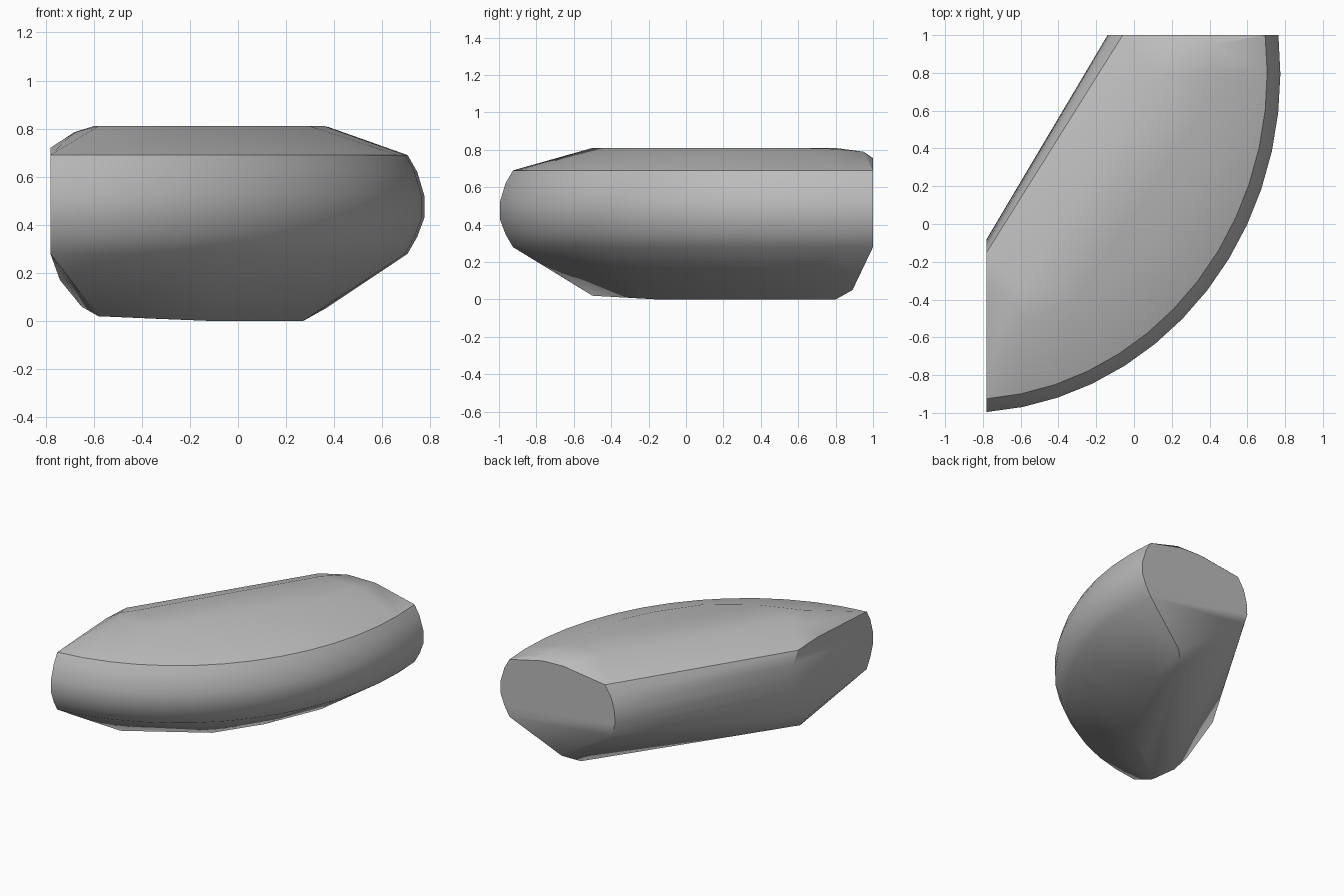
import bpy, bmesh, math

cube = bpy.data.objects.get("Cube")
if cube:
    bpy.data.objects.remove(cube, do_unlink=True)

BACK, SIDE = 1.0, -0.78        # planes of the two cut ends
CX, CY, RX, RY = -0.9, 0.8, 1.675, 1.8   # ellipse of the curved outer rim
STEPS = 14


def rim_row(z, inset):
    """Elliptical arc running from the back cut to the side cut."""
    a, b = RX - inset, RY - inset
    start = math.asin((BACK - CY) / b)
    end = -math.acos((SIDE - CX) / a)
    angles = [start + (end - start) * i / STEPS for i in range(STEPS + 1)]
    return [(CX + a * math.cos(t), CY + b * math.sin(t), z) for t in angles]


points = []

# Rounded outer rim
for z, inset in [(0.28, 0.07), (0.35, 0.03), (0.43, 0), (0.52, 0),
                 (0.62, 0.03), (0.69, 0.07)]:
    points += rim_row(z, inset)

# Straight inner flank, rounded in height, between the two cut ends
for z, back_x, side_y in [(0.36, -0.11, -0.12), (0.45, -0.14, -0.08),
                          (0.54, -0.135, -0.085), (0.63, -0.11, -0.1),
                          (0.71, -0.06, -0.15)]:
    points += [(back_x, BACK, z), (SIDE, side_y, z)]

# Gently domed top
points += [(-0.58, -0.5, 0.81), (-0.3, -0.4, 0.81), (0, -0.2, 0.81),
           (0.2, 0.08, 0.81), (0.3, 0.28, 0.81), (0.36, 0.6, 0.81),
           (0.38, 0.8, 0.805), (0.42, 0.95, 0.79), (0.2, 0.95, 0.79),
           (0.1, 0.8, 0.81), (-0.6, -0.35, 0.81), (-0.68, -0.36, 0.785),
           (0.27, BACK, 0.755), (0.43, BACK, 0.75), (SIDE, -0.38, 0.72)]

# Keel underneath
points += [(-0.58, -0.5, 0.02), (-0.65, -0.36, 0.06), (-0.74, -0.34, 0.17),
           (-0.35, -0.3, 0.01), (-0.1, -0.15, 0), (0.1, 0.15, 0),
           (0.27, 0.55, 0), (0.27, 0.8, 0), (0.36, 0.89, 0.05)]

bm = bmesh.new()
for p in points:
    bm.verts.new(p)
hull = bmesh.ops.convex_hull(bm, input=bm.verts)
spare = {g for g in hull["geom_interior"] + hull["geom_unused"]
         if isinstance(g, bmesh.types.BMVert)}
bmesh.ops.delete(bm, geom=list(spare), context='VERTS')
bmesh.ops.recalc_face_normals(bm, faces=bm.faces)

mesh = bpy.data.meshes.new("rounded_wedge")
bm.to_mesh(mesh)
bm.free()
wedge = bpy.data.objects.new("rounded_wedge", mesh)
bpy.context.collection.objects.link(wedge)

# Plain grey material
grey = bpy.data.materials.new("light_grey")
grey.use_nodes = True
colour = (0.5, 0.5, 0.5, 1)
grey.diffuse_color = colour
grey.node_tree.nodes["Principled BSDF"].inputs["Base Color"].default_value = colour
mesh.materials.append(grey)

# Smooth shading with crisp cut edges
bpy.ops.object.select_all(action='DESELECT')
wedge.select_set(True)
bpy.context.view_layer.objects.active = wedge
bpy.ops.object.shade_smooth_by_angle(angle=math.radians(35))
